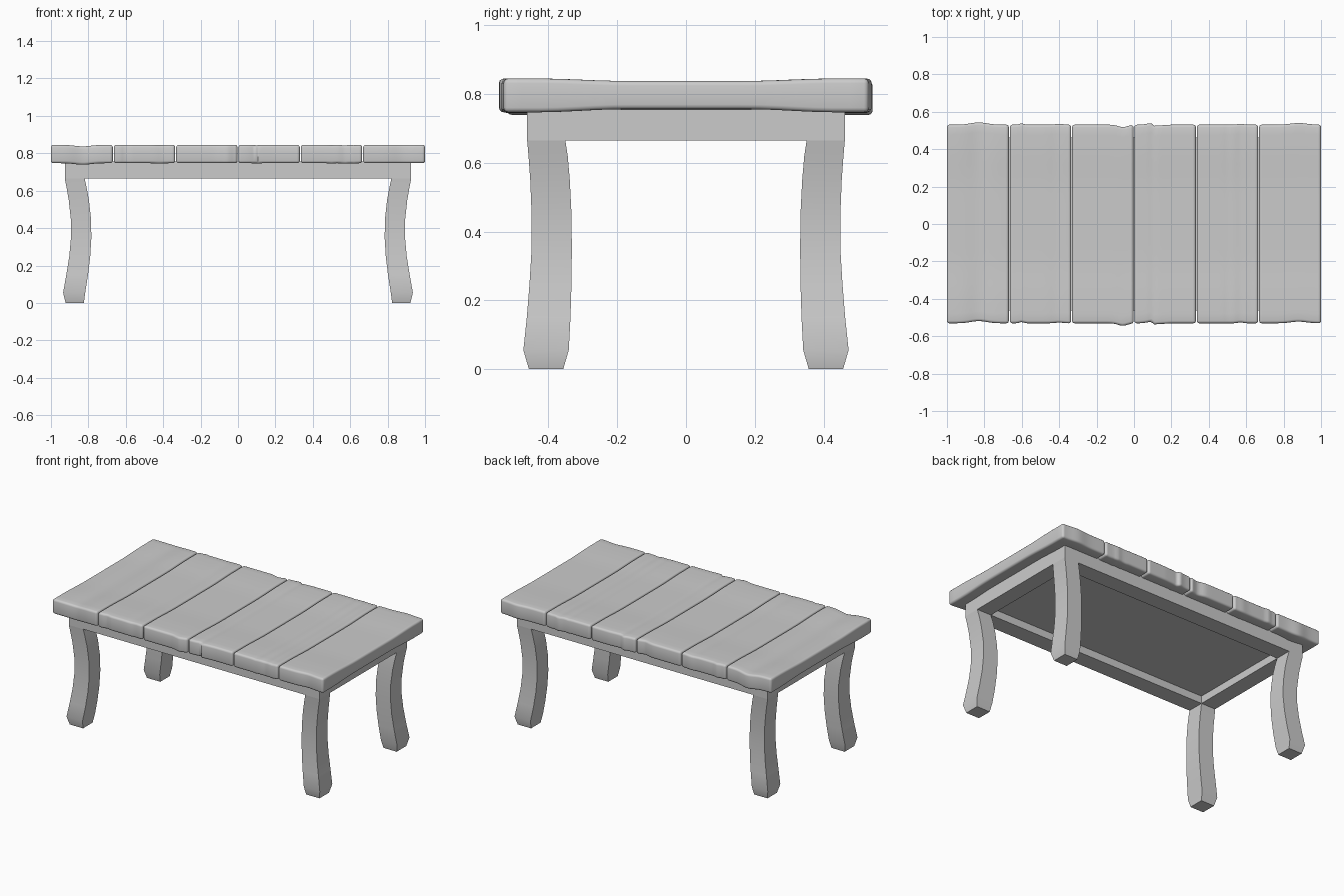
import bpy, bmesh, math

if "Cube" in bpy.data.objects:
    bpy.data.objects.remove(bpy.data.objects["Cube"])


def finish(bm, name, angle):
    bmesh.ops.recalc_face_normals(bm, faces=bm.faces[:])
    me = bpy.data.meshes.new(name)
    bm.to_mesh(me)
    bm.free()
    ob = bpy.data.objects.new(name, me)
    bpy.context.collection.objects.link(ob)
    bpy.ops.object.select_all(action='DESELECT')
    ob.select_set(True)
    bpy.context.view_layer.objects.active = ob
    bpy.ops.object.shade_smooth_by_angle(angle=math.radians(angle))


def bump(x, c, w):
    return math.exp(-((x - c) / w) ** 2)


def end_shift(x):
    # ragged plank ends: both ends wander the same way
    s = (0.012 * bump(x, -0.83, 0.06) - 0.013 * bump(x, -0.06, 0.035)
         + 0.009 * bump(x, 0.88, 0.06) + 0.007 * bump(x, -0.6, 0.015)
         + 0.005 * bump(x, 0.57, 0.02) + 0.004 * bump(x, -0.4, 0.03))
    if 0.02 < x < 0.105:  # split that ends in a sharp step
        s += 0.014 * ((x - 0.02) / 0.085) ** 2
    elif 0.105 <= x < 0.2:
        s -= 0.006 * (0.2 - x) / 0.095
    return s


def dip(x):
    # worn hollows running along the grain
    return (0.008 * bump(x, -0.83, 0.06) + 0.003 * bump(x, 0.1, 0.015)
            + 0.003 * bump(x, 0.57, 0.02) + 0.002 * bump(x, 0.5, 0.015)
            + 0.002 * bump(x, 0.62, 0.015) + 0.002 * bump(x, -0.42, 0.03))


def plank(i):
    x0, x1 = -1 + i / 3, -1 + (i + 1) / 3
    x0 += 0.0025 if i > 0 else 0
    x1 -= 0.0025 if i < 5 else 0
    bm = bmesh.new()
    bmesh.ops.create_grid(bm, x_segments=22, y_segments=20, size=1)
    res = bmesh.ops.extrude_face_region(bm, geom=bm.faces[:], use_keep_orig=True)
    top = {v for v in res['geom'] if isinstance(v, bmesh.types.BMVert)}
    for v in bm.verts:
        x = x0 + (v.co.x + 1) / 2 * (x1 - x0)
        y = v.co.y * 0.531
        t = min(max((0.43 - abs(y)) / 0.25, 0), 1)
        thin = t * t * (3 - 2 * t)
        z = 0.845 - 0.007 * thin if v in top else 0.747 + 0.009 * thin
        v.co = (x, y + end_shift(x) * abs(v.co.y), z - dip(x) * (1 - 0.5 * thin))
    bmesh.ops.recalc_face_normals(bm, faces=bm.faces[:])
    edges = [e for e in bm.edges if e.calc_face_angle(0) > 1.0]
    bmesh.ops.bevel(bm, geom=edges, offset=0.0135, segments=3, profile=0.5,
                    affect='EDGES', clamp_overlap=True)
    finish(bm, f"top_plank_{i + 1}", 50)


# leg profile: z, outer x, inner x, outer y, inner y
LEG = [(.665, .926, .82, .462, .351), (.62, .917, .81, .458, .344),
       (.55, .905, .797, .453, .338), (.45, .894, .786, .449, .333),
       (.35, .893, .784, .449, .332), (.25, .902, .79, .455, .333),
       (.15, .918, .802, .463, .336), (.055, .935, .817, .473, .341),
       (0.0, .922, .824, .457, .357)]


def base():
    bm = bmesh.new()
    zt, zp, zr = 0.755, 0.715, 0.665
    _, X, xi, Y, yi = LEG[0]

    def quad(*pts):
        bm.faces.new([bm.verts.new(p) for p in pts])

    def wall(a, b, z0, z1):
        quad((*a, z0), (*b, z0), (*b, z1), (*a, z1))

    # top, recessed underside panel, outer and inner rail walls
    outer = [(-X, -Y), (X, -Y), (X, Y), (-X, Y)]
    inner = [(-xi, -yi), (xi, -yi), (xi, yi), (-xi, yi)]
    quad(*[(*p, zt) for p in outer])
    quad(*[(*p, zp) for p in inner])
    for k in range(4):
        wall(outer[k], outer[k - 1], zr, zt)
        wall(inner[k], inner[k - 1], zr, zp)
    for s in (-1, 1):
        # rail bottoms
        quad((-xi, s * yi, zr), (xi, s * yi, zr), (xi, s * Y, zr), (-xi, s * Y, zr))
        quad((s * xi, -yi, zr), (s * X, -yi, zr), (s * X, yi, zr), (s * xi, yi, zr))
        for t in (-1, 1):
            # curved leg
            rings = [[bm.verts.new((s * x, t * y, z)) for x, y in
                      ((xo, yo), (xn, yo), (xn, yn), (xo, yn))]
                     for z, xo, xn, yo, yn in LEG]
            for a, b in zip(rings, rings[1:]):
                for k in range(4):
                    bm.faces.new((a[k - 1], a[k], b[k], b[k - 1]))
            bm.faces.new(rings[-1])
    bmesh.ops.remove_doubles(bm, verts=bm.verts[:], dist=0.0005)
    finish(bm, "legs_and_apron", 30)


for i in range(6):
    plank(i)
base()
